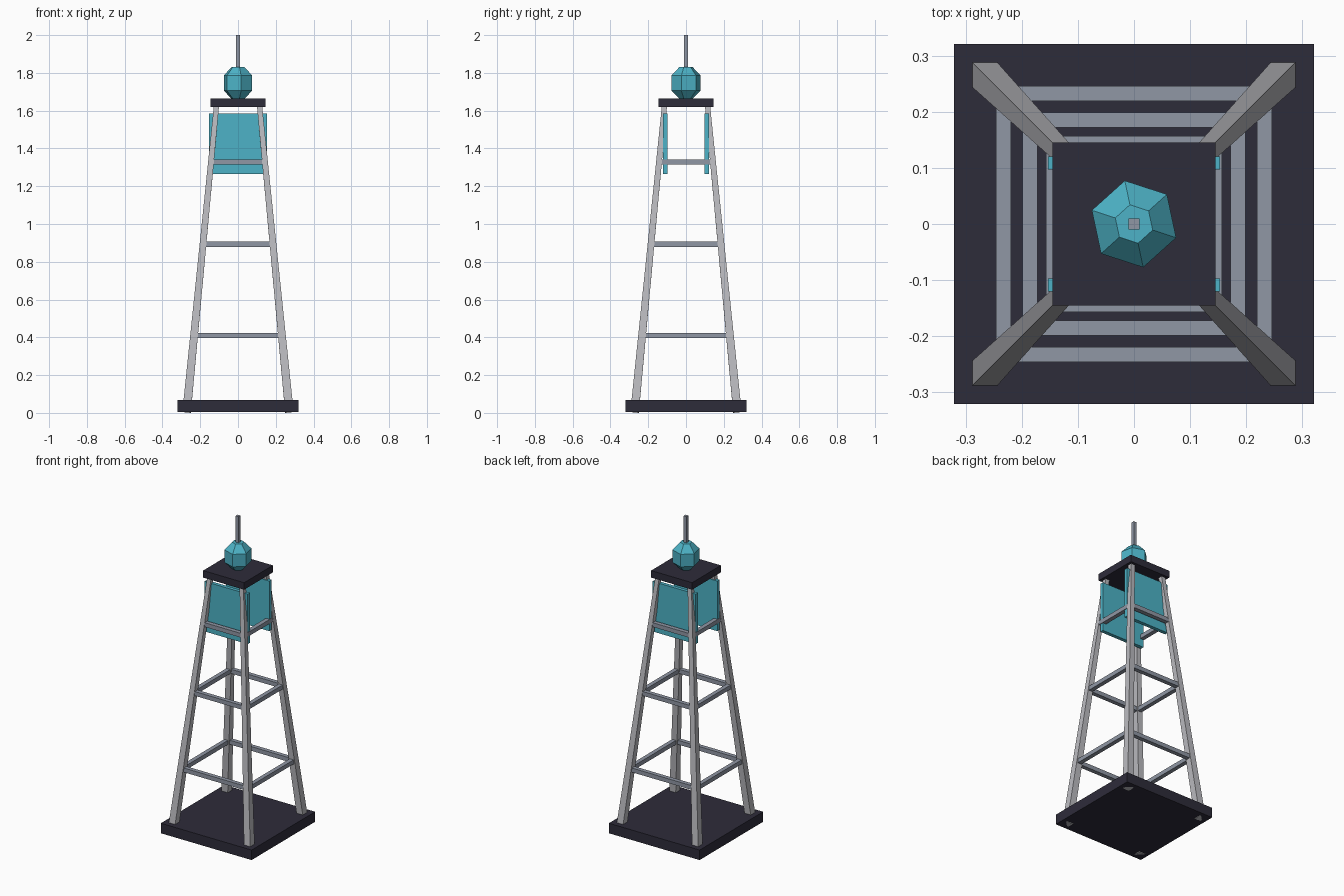
import bpy, bmesh, math
from mathutils import Matrix, Vector

cube = bpy.data.objects.get("Cube")
if cube:
    bpy.data.objects.remove(cube, do_unlink=True)


def material(name, rgb):
    m = bpy.data.materials.new(name)
    m.use_nodes = True
    m.diffuse_color = (*rgb, 1)
    m.node_tree.nodes["Principled BSDF"].inputs["Base Color"].default_value = (*rgb, 1)
    return m


DARK = material("dark slate", (0.027, 0.025, 0.042))
LIGHT = material("light grey", (0.50, 0.50, 0.53))
STEEL = material("steel grey", (0.28, 0.31, 0.375))
TEAL = material("teal", (0.074, 0.45, 0.57))


def finish(name, bm, mat):
    bmesh.ops.recalc_face_normals(bm, faces=bm.faces)
    mesh = bpy.data.meshes.new(name)
    bm.to_mesh(mesh)
    bm.free()
    mesh.materials.append(mat)
    obj = bpy.data.objects.new(name, mesh)
    bpy.context.collection.objects.link(obj)
    return obj


def box(name, center, size, mat):
    bm = bmesh.new()
    bmesh.ops.create_cube(bm, size=1, matrix=Matrix.Translation(center) @ Matrix.Diagonal((*size, 1)))
    return finish(name, bm, mat)


def tapered_post(name, start, end, width_start, width_end, mat):
    # square post whose ends are perpendicular to its slanted axis
    axis = end - start
    turn = Vector((0, 0, 1)).rotation_difference(axis).to_matrix().to_4x4()
    place = Matrix.Translation((start + end) / 2) @ turn @ Matrix.Rotation(math.pi / 4, 4, 'Z')
    bm = bmesh.new()
    bmesh.ops.create_cone(bm, cap_ends=True, segments=4, depth=axis.length, matrix=place,
                          radius1=width_start / math.sqrt(2), radius2=width_end / math.sqrt(2))
    return finish(name, bm, mat)


def lathe(name, profile, sides, angle, mat):
    bm = bmesh.new()
    rings = [[bm.verts.new((r * math.cos(angle + math.tau * i / sides),
                            r * math.sin(angle + math.tau * i / sides), z))
              for i in range(sides)] for r, z in profile]
    for low, high in zip(rings, rings[1:]):
        for i in range(sides):
            j = (i + 1) % sides
            bm.faces.new((low[i], low[j], high[j], high[i]))
    bm.faces.new(rings[0])
    bm.faces.new(rings[-1])
    return finish(name, bm, mat)


FOOT, HEAD = Vector((0.272, 0.272, 0.0045)), Vector((0.113, 0.113, 1.635))


def leg_offset(z):
    return FOOT.lerp(HEAD, (z - FOOT.z) / (HEAD.z - FOOT.z)).x


# Base plate and top platform
box("base_plate", (0, 0, 0.0375), (0.642, 0.642, 0.064), DARK)
box("top_platform", (0, 0, 1.643), (0.29, 0.29, 0.045), DARK)

# Four leaning legs
for x, side in ((1, "left"), (-1, "right")):
    for y, end in ((-1, "front"), (1, "back")):
        flip = Vector((x, y, 1))
        tapered_post(f"{end}_{side}_leg", FOOT * flip, HEAD * flip, 0.045, 0.027, LIGHT)

# Three levels of cross rails
for level, z in (("lower", 0.41), ("middle", 0.893), ("upper", 1.328)):
    d, t = leg_offset(z), 0.027
    for s, end, side in ((-1, "front", "right"), (1, "back", "left")):
        box(f"{level}_{end}_rail", (0, s * d, z), (2 * d, t, t), STEEL)
        box(f"{level}_{side}_rail", (s * d, 0, z), (t, 2 * d, t), STEEL)

# Front and back panels
for s, end in ((-1, "front"), (1, "back")):
    box(f"{end}_panel", (0, s * 0.109, 1.425), (0.306, 0.023, 0.32), TEAL)

# Faceted beacon and mast
lathe("beacon", [(0.035, 1.662), (0.079, 1.706), (0.079, 1.786), (0.035, 1.832)],
      6, math.radians(42), TEAL)
box("mast", (0, 0, 1.9), (0.019, 0.019, 0.2), STEEL)
